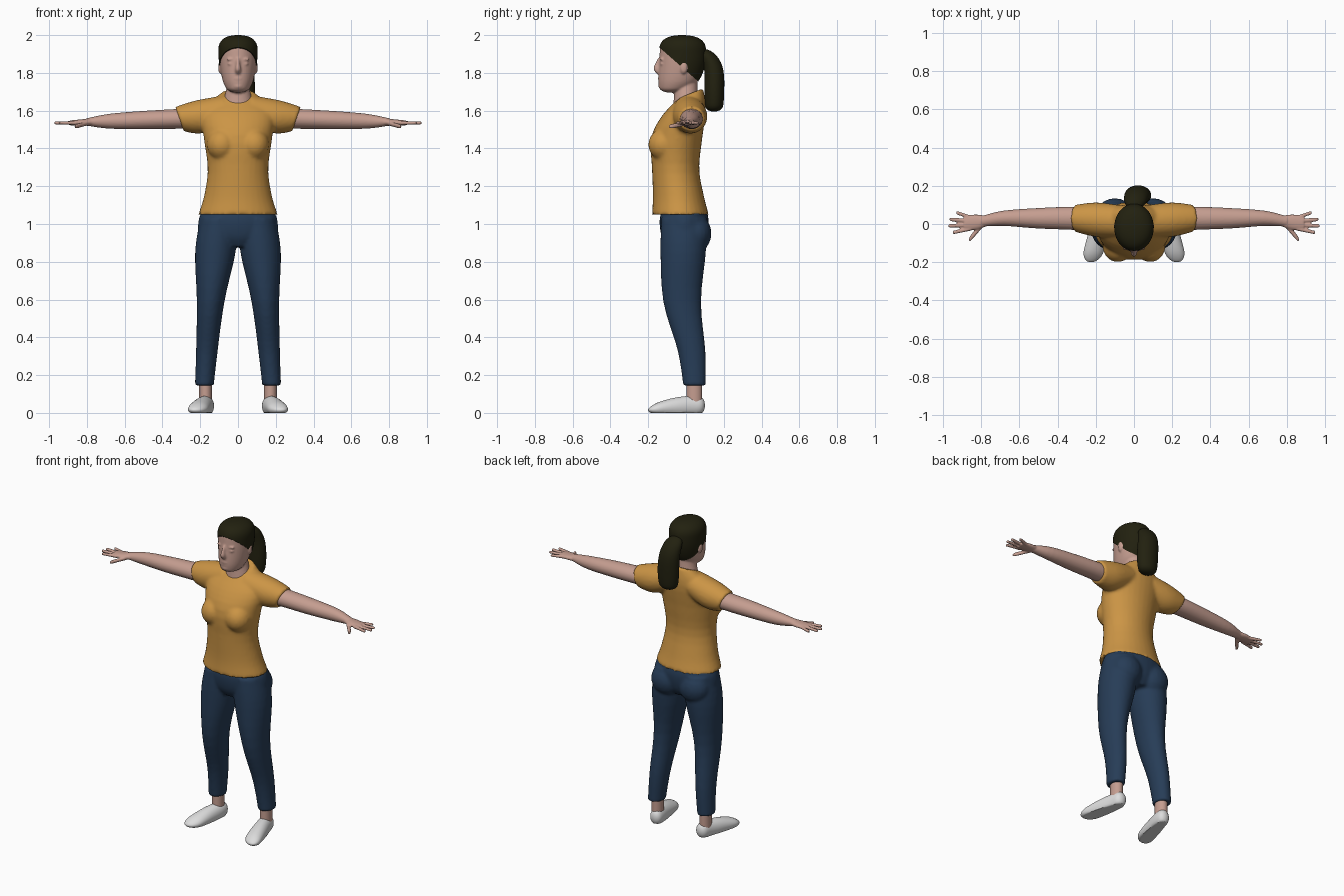
import bpy, bmesh, math
from mathutils import Vector, Matrix

if "Cube" in bpy.data.objects:
    bpy.data.objects.remove(bpy.data.objects["Cube"])

X, Y, Z = Matrix.Identity(3)
# For each tube axis: width direction, depth direction, axis direction
FRAMES = {"x": (Y, Z, X), "y": (X, Z, Y), "z": (X, Y, Z)}


def material(name, *rgb):
    mat = bpy.data.materials.new(name)
    mat.use_nodes = True
    mat.diffuse_color = (*rgb, 1)
    shader = next(n for n in mat.node_tree.nodes if n.type == "BSDF_PRINCIPLED")
    shader.inputs["Base Color"].default_value = (*rgb, 1)
    return mat


skin = material("skin", .56, .34, .28)
cloth = material("mustard cotton", .6, .3, .06)
denim = material("navy denim", .02, .046, .095)
hair_dark = material("dark brown hair", .016, .015, .005)
white = material("white canvas", .72, .72, .72)


def sample(values, t):
    """Read a constant, or an evenly spaced smooth curve through a list, at t."""
    if not isinstance(values, list):
        return values
    last = len(values) - 1
    i = min(int(t * last), last - 1)
    f = t * last - i
    before, start = values[max(i - 1, 0)], values[i]
    end, after = values[i + 1], values[min(i + 2, last)]
    slope_in, slope_out = (end - before) / 2, (after - start) / 2
    ease = f * f * (3 - 2 * f)
    return (start + (end - start) * ease
            + slope_in * f * (1 - f) ** 2 - slope_out * f * f * (1 - f))


def dome(t, length):
    """Elliptical rounding of a tube end that covers the given share of it."""
    if t >= length:
        return 1
    return max(math.sqrt(1 - (1 - t / length) ** 2), .05)


def tube(bm, axis, x=0, y=0, z=0, width=0, depth=0, tilt=0,
         round_start=0, round_end=0, side=1, segments=32, steps=24):
    """Skin elliptical sections along an axis; every measure may be a curve."""
    across, up, along = FRAMES[axis]
    loops = []
    for k in range(steps + 1):
        t = (1 - math.cos(math.pi * k / steps)) / 2
        scale = dome(t, round_start) * dome(1 - t, round_end)
        centre = Vector([sample(c, t) for c in (x, y, z)])
        wide = across * sample(width, t) * scale
        high = (up + along * sample(tilt, t)) * sample(depth, t) * scale
        loop = []
        for i in range(segments):
            angle = math.tau * i / segments
            p = centre + wide * math.cos(angle) + high * math.sin(angle)
            loop.append(bm.verts.new((p.x * side, p.y, p.z)))
        loops.append(loop)
    for lower, upper in zip(loops, loops[1:]):
        for i in range(segments):
            bm.faces.new((lower[i - 1], lower[i], upper[i], upper[i - 1]))
    bm.faces.new(loops[0])
    bm.faces.new(loops[-1])


def blob(bm, centre, size):
    place = Matrix.Translation(centre) @ Matrix.Diagonal((*size, 1))
    bmesh.ops.create_uvsphere(bm, u_segments=20, v_segments=12, radius=1, matrix=place)


def finish(name, bm, mat, voxel=0, smooth=0):
    """Make an object, optionally fusing its overlapping volumes."""
    bmesh.ops.recalc_face_normals(bm, faces=bm.faces[:])
    mesh = bpy.data.meshes.new(name)
    bm.to_mesh(mesh)
    bm.free()
    mesh.materials.append(mat)
    part = bpy.data.objects.new(name, mesh)
    bpy.context.collection.objects.link(part)
    bpy.ops.object.select_all(action="DESELECT")
    part.select_set(True)
    bpy.context.view_layer.objects.active = part
    bpy.ops.object.shade_smooth_by_angle(angle=math.radians(45))
    if voxel:
        fuse = part.modifiers.new("fuse", "REMESH")
        fuse.mode, fuse.voxel_size, fuse.use_smooth_shade = "VOXEL", voxel, True
        soften = part.modifiers.new("soften", "SMOOTH")
        soften.factor, soften.iterations = .5, smooth


SIDES = {"left": 1, "right": -1}

# Shirt: torso, bust and short sleeves fused together
bm = bmesh.new()
tube(bm, "z", y=[-.03, -.04, -.055, -.05, -.01, .02], z=[1.05, 1.69],
     width=[.21, .18, .16, .18, .19, .09], depth=[.15, .135, .125, .135, .115, .07],
     tilt=[0, 0, 0, .4])
for side in SIDES.values():
    blob(bm, (side * .085, -.115, 1.42), (.08, .085, .085))
    tube(bm, "x", x=[.08, .31], y=[.015, .03], z=[1.6, 1.57, 1.555],
         width=[.085, .09, .07], depth=[.08, .09, .065], tilt=[0, 0, .35], side=side)
finish("shirt", bm, cloth, voxel=.01, smooth=4)

# Trousers: hips, seat and tapered legs fused together
bm = bmesh.new()
tube(bm, "z", y=-.01, z=[1.07, .88], width=[.19, .21, .2, .1], depth=[.12, .13, .12, .09])
for side in SIDES.values():
    blob(bm, (side * .1, .05, .95), (.1, .085, .1))
    tube(bm, "z", x=[.1, .12, .145, .165, .178], y=[-.01, -.015, -.02, .03, .045],
         z=[1.03, .145], width=[.1, .107, .073, .057, .05],
         depth=[.12, .12, .1, .073, .06], side=side)
finish("trousers", bm, denim, voxel=.01, smooth=3)

for label, side in SIDES.items():
    # Arm, palm, fanned fingers and thumb
    bm = bmesh.new()
    tube(bm, "x", x=[.22, .8], y=[.025, .03, .03, .03, .015], z=[1.56, 1.54],
         width=[.06, .06, .053, .04, .027], depth=[.055, .052, .048, .039, .02], side=side)
    tube(bm, "x", x=[.77, .89], y=[.015, .005], z=[1.54, 1.535],
         width=[.026, .04, .038], depth=[.02, .013], side=side)
    for i in range(4):
        tip = .975 - .015 * (i - 1.7) ** 2
        tube(bm, "x", x=[.855, tip], y=[.035 - .02 * i, .06 - .035 * i], z=1.535,
             width=.01, depth=[.011, .008], round_end=.1, side=side, segments=16)
    tube(bm, "x", x=[.79, .865], y=[.005, -.085], z=[1.535, 1.515],
         width=[.02, .015], depth=.012, round_end=.2, side=side, segments=16)
    finish(label + "_arm", bm, skin, voxel=.005, smooth=2)

    # Bare ankle
    bm = bmesh.new()
    tube(bm, "z", x=.172, y=.044, z=[.05, .2], width=.034, depth=.042, side=side)
    finish(label + "_ankle", bm, skin)

    # Slip-on shoe with a flat sole and outward toe
    bm = bmesh.new()
    tube(bm, "y", x=[.165, .17, .19, .21, .225], y=[.1, -.2], z=[.04, .03, .015],
         width=[.035, .043, .05, .053, .045], depth=[.043, .055, .052, .037, .02],
         round_start=.15, round_end=.25, side=side)
    for v in bm.verts:
        v.co.z = max(v.co.z, 0)
    finish(label + "_shoe", bm, white)


def skull(bm, grow=0):
    tube(bm, "z", y=[-.075, -.042, -.022, -.018, -.02], z=[1.695, 1.996 + grow],
         width=[w + grow for w in (.05, .08, .096, .1, .1)],
         depth=[d + grow for d in (.06, .104, .121, .12, .12)],
         round_start=.12, round_end=.3, segments=40, steps=40)


# Head with neck, nose, lips, chin, eyes, brows and ears
bm = bmesh.new()
skull(bm)
tube(bm, "z", z=[1.6, 1.8], width=[.09, .075, .057, .055], depth=[.072, .065, .06, .06])
tube(bm, "z", y=[-.138, -.148, -.152, -.142], z=[1.88, 1.795],
     width=[.008, .009, .015, .013], depth=[.008, .013, .02, .012], segments=16)
blob(bm, (0, -.138, 1.77), (.024, .011, .009))
blob(bm, (0, -.128, 1.73), (.028, .018, .016))
for side in SIDES.values():
    blob(bm, (side * .036, -.126, 1.848), (.018, .011, .009))
    blob(bm, (side * .036, -.128, 1.872), (.026, .01, .007))
    blob(bm, (side * .094, -.012, 1.828), (.011, .02, .032))
finish("head", bm, skin, voxel=.006, smooth=2)

# Hair cap, trimmed along a slanted hairline
bm = bmesh.new()
skull(bm, grow=.004)
bmesh.ops.bisect_plane(bm, geom=bm.verts[:] + bm.edges[:] + bm.faces[:],
                       plane_co=(0, -.13, 1.925), plane_no=(0, .7, .8), clear_inner=True)
bmesh.ops.holes_fill(bm, edges=[e for e in bm.edges if e.is_boundary])
finish("hair", bm, hair_dark)

# Ponytail, swept slightly to one side
bm = bmesh.new()
tube(bm, "z", x=[0, .02, .022], y=[.1, .145, .15, .148], z=[1.925, 1.595],
     width=[.05, .065, .068, .055], depth=[.04, .05, .052, .045],
     round_start=.2, round_end=.15)
finish("ponytail", bm, hair_dark)
